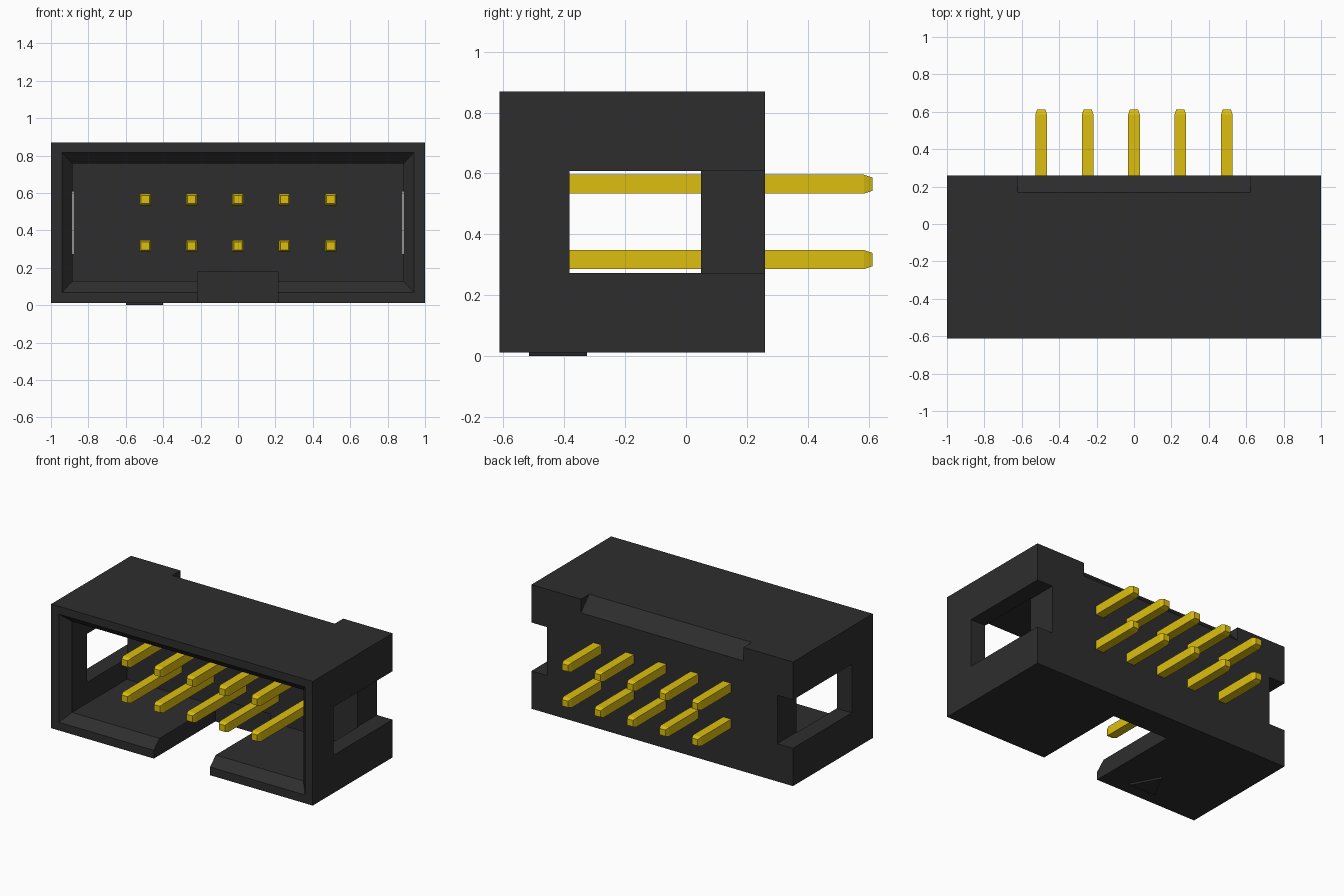
import bpy, bmesh

if "Cube" in bpy.data.objects:
    bpy.data.objects.remove(bpy.data.objects["Cube"])


def material(name, color):
    m = bpy.data.materials.new(name)
    m.diffuse_color = color
    m.use_nodes = True
    m.node_tree.nodes["Principled BSDF"].inputs["Base Color"].default_value = m.diffuse_color
    return m


BLACK = material("black_plastic", (0.027, 0.027, 0.027, 1))
GOLD = material("gold_metal", (0.72, 0.52, 0.005, 1))


def loft(name, rings, mat=None):
    """Solid through a row of closed rings, capped at both ends."""
    bm = bmesh.new()
    loops = [[bm.verts.new(p) for p in ring] for ring in rings]
    n = len(loops[0])
    for a, b in zip(loops, loops[1:]):
        for i in range(n):
            j = (i + 1) % n
            bm.faces.new((a[i], a[j], b[j], b[i]))
    bm.faces.new(loops[0])
    bm.faces.new(loops[-1])
    bmesh.ops.recalc_face_normals(bm, faces=bm.faces)
    mesh = bpy.data.meshes.new(name)
    bm.to_mesh(mesh)
    bm.free()
    obj = bpy.data.objects.new(name, mesh)
    bpy.context.collection.objects.link(obj)
    if mat:
        mesh.materials.append(mat)
    return obj


def rect(x0, x1, z0, z1, y):
    return [(x0, y, z0), (x1, y, z0), (x1, y, z1), (x0, y, z1)]


def box(name, x0, x1, y0, y1, z0, z1, mat=None):
    return loft(name, [rect(x0, x1, z0, z1, y) for y in (y0, y1)], mat)


def cut(target, cutter):
    mod = target.modifiers.new("cut", 'BOOLEAN')
    mod.operation = 'DIFFERENCE'
    mod.solver = 'EXACT'
    mod.object = cutter
    cutter.hide_render = True
    bpy.context.view_layer.objects.active = target
    bpy.ops.object.modifier_apply(modifier=mod.name)
    bpy.data.objects.remove(cutter)


# Housing block
housing = box("housing", -1, 1, -0.612, 0.26, 0.012, 0.87, BLACK)

# Socket cavity with a bevelled mouth
cut(housing, loft("cavity_cutter", [
    rect(-0.995, 0.995, 0.012, 0.873, -0.672),
    rect(-0.885, 0.885, 0.128, 0.757, -0.55),
    rect(-0.885, 0.885, 0.128, 0.757, 0.05)]))

# Side windows, running out through the back as notches
for s in (-1, 1):
    x0, x1 = sorted((s * 0.88, s * 1.1))
    cut(housing, box("window_cutter", x0, x1, -0.383, 0.4, 0.273, 0.608))

# Key slot through the bottom wall
cut(housing, box("key_cutter", -0.215, 0.215, -0.8, 0.06, -0.1, 0.18))

# Sloped relief along the upper back edge
tri = [(0.12, 0.92), (0.31, 0.725), (0.31, 0.92)]
cut(housing, loft("relief_cutter",
                  [[(x, y, z) for y, z in tri] for x in (-0.622, 0.622)]))

# Raised triangular mark under the housing
mark = [(-0.6, -0.515), (-0.4, -0.515), (-0.5, -0.325)]
loft("corner_mark", [[(x, y, z) for x, y in mark] for z in (0, 0.014)], BLACK)

# Two rows of five square pins with tapered ends
for row, z in enumerate((0.317, 0.565)):
    for col in range(5):
        x = (col - 2) * 0.248
        sections = [(-0.53, 0.022), (-0.503, 0.031), (0.585, 0.031), (0.612, 0.022)]
        loft(f"pin_{row + 1}_{col + 1}",
             [rect(x - r, x + r, z - r, z + r, y) for y, r in sections], GOLD)
